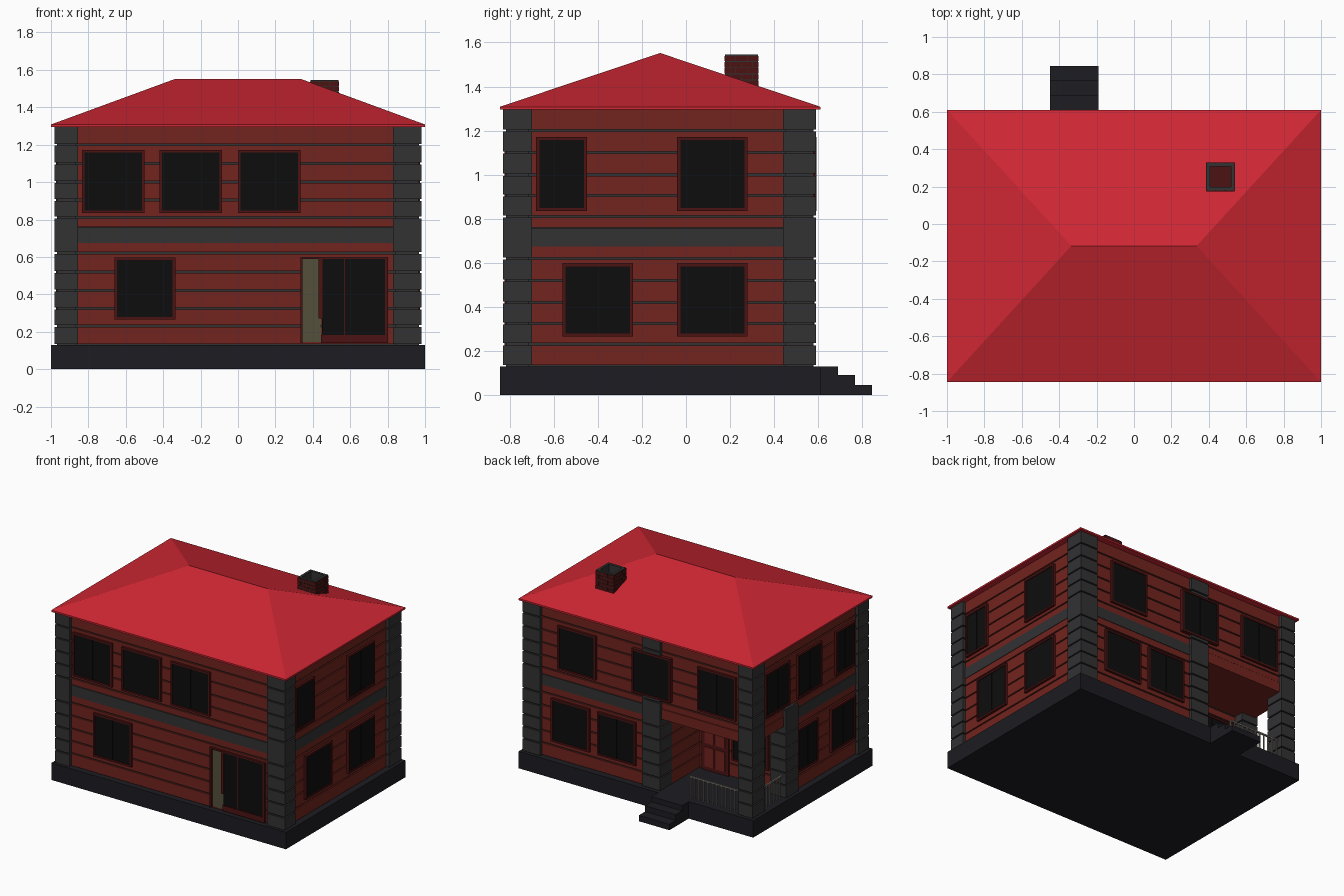
import bpy, bmesh
from mathutils import Vector

if "Cube" in bpy.data.objects:
    bpy.data.objects.remove(bpy.data.objects["Cube"])


def material(name, rgb):
    m = bpy.data.materials.new(name)
    m.diffuse_color = (*rgb, 1)
    m.use_nodes = True
    m.node_tree.nodes["Principled BSDF"].inputs["Base Color"].default_value = m.diffuse_color
    return m


ROOF = material("roof_red", (0.62, 0.02, 0.033))
WOOD = material("wood_red", (0.17, 0.018, 0.013))
TRIM = material("trim_dark_red", (0.07, 0.006, 0.006))
STONE = material("stone_grey", (0.032, 0.032, 0.034))
BASE = material("plinth_dark", (0.012, 0.012, 0.016))
GLASS = material("glass_black", (0.004, 0.004, 0.004))
BEIGE = material("beige", (0.09, 0.08, 0.045))
RAIL = material("rail_light", (0.25, 0.23, 0.19))


def finish(name, bm, mat):
    bmesh.ops.recalc_face_normals(bm, faces=bm.faces)
    me = bpy.data.meshes.new(name)
    bm.to_mesh(me)
    bm.free()
    me.materials.append(mat)
    ob = bpy.data.objects.new(name, me)
    bpy.context.collection.objects.link(ob)
    return ob


def boxes(name, items, mat):
    """One object from boxes given as (x0, x1, y0, y1, z0, z1)."""
    bm = bmesh.new()
    for x0, x1, y0, y1, z0, z1 in items:
        vs = bmesh.ops.create_cube(bm, size=1)["verts"]
        for v in vs:
            v.co = Vector((x0 + (v.co.x + .5) * (x1 - x0),
                           y0 + (v.co.y + .5) * (y1 - y0),
                           z0 + (v.co.z + .5) * (z1 - z0)))
    return finish(name, bm, mat)


def prisms(name, layers, mat):
    """One object from outlines extruded upwards: (points, z0, z1)."""
    bm = bmesh.new()
    for pts, z0, z1 in layers:
        f = bm.faces.new([bm.verts.new((x, y, z0)) for x, y in pts])
        r = bmesh.ops.extrude_face_region(bm, geom=[f], use_keep_orig=True)
        for g in r["geom"]:
            if isinstance(g, bmesh.types.BMVert):
                g.co.z = z1
    return finish(name, bm, mat)


# Wall outlines, o = outward offset
def outline_low(o):
    return [(-.945 - o, -.795 - o), (.945 + o, -.795 - o), (.945 + o, .555 + o),
            (-.18 - o, .555 + o), (-.18 - o, .09 + o), (-.945 - o, .09 + o)]


def outline_up(o):
    a = outline_low(o)
    return a[:3] + [(-.945 - o, .555 + o)]


# Plinth and back steps
boxes("plinth", [(-1, 1, -.845, .61, 0, .13)], BASE)
boxes("back_steps", [(-.45, -.19, .6, .69, 0, .13), (-.45, -.19, .69, .768, 0, .09),
                     (-.45, -.19, .768, .845, 0, .045)], BASE)

# Wall cores, planks and the storey band
prisms("wall_core_lower", [(outline_low(0), .13, .7)], STONE)
prisms("wall_core_upper", [(outline_up(0), .69, 1.3)], STONE)
low = [.13, .23, .325, .42, .52, .62, .68]
up = [.755, .81, .905, 1.0, 1.1, 1.2, 1.3]


def gaps(zs):
    return [(a + .005, b - .005) for a, b in zip(zs, zs[1:])]


prisms("planks_lower", [(outline_low(.01), a, b) for a, b in gaps(low)], WOOD)
prisms("planks_upper", [(outline_up(.01), a, b) for a, b in gaps(up)], WOOD)
prisms("storey_band", [(outline_low(.014), .675, .757)], STONE)
boxes("porch_ceiling", [(-.958, -.19, .1, .568, .68, .757)], WOOD)


# Pillars of stacked blocks on a slimmer core
def pillar(name, x0, x1, y0, y1, top=1.3):
    zs = [z for z in low[:-1] + up[1:] if z <= top]
    d = .012
    boxes(name + "_core", [(x0 + d, x1 - d, y0 + d, y1 - d, .13, zs[-1])], STONE)
    boxes(name, [(x0, x1, y0, y1, a, b) for a, b in gaps(zs)], STONE)


for sx, (x0, x1) in {"left": (-.98, -.855), "right": (.83, .98)}.items():
    for sy, (y0, y1) in {"front": (-.83, -.7), "back": (.44, .59)}.items():
        pillar(f"pillar_{sy}_{sx}", x0, x1, y0, y1)
pillar("pillar_back_middle", -.19, -.035, .44, .585)
pillar("pillar_left_middle", -.98, -.84, .03, .18, .81)

# Wall faces: axis of the normal, outward sign, plank surface position
FACES = {"front": ("y", -1, -.805), "back": ("y", 1, .565), "porch": ("y", 1, .10),
         "right": ("x", 1, .955), "left": ("x", -1, -.955)}


def on_face(face, u0, u1, d0, d1, z0, z1):
    axis, s, w = FACES[face]
    n = sorted((w + s * d0, w + s * d1))
    return (u0, u1, *n, z0, z1) if axis == "y" else (*n, u0, u1, z0, z1)


def window(name, face, u0, u1, z0, z1, depth=.018):
    t = .014
    m = (u0 + u1) / 2
    parts = [(u0, u0 + t, z0, z1), (u1 - t, u1, z0, z1),
             (u0 + t, u1 - t, z0, z0 + t), (u0 + t, u1 - t, z1 - t, z1)]
    boxes(name + "_frame", [on_face(face, a, b, -.02, depth, c, d) for a, b, c, d in parts], TRIM)
    boxes(name + "_glass", [on_face(face, u0 + t, u1 - t, -.02, depth - .006, z0 + t, z1 - t)], GLASS)
    boxes(name + "_bar", [on_face(face, m - .003, m + .003, 0, depth - .003, z0 + t, z1 - t)], GLASS)


LOW, UP = (.265, .598), (.835, 1.172)
WINDOWS = {
    "front": ([(-.66, -.335)], [(-.835, -.5), (-.42, -.085), (0, .335)]),
    "right": ([(-.56, -.24), (-.04, .28)], [(-.68, -.45), (-.04, .28)]),
    "back": ([(.42, .745), (.025, .35)], [(.365, .69), (-.28, .05), (-.83, -.5)]),
    "left": ([(-.68, -.385), (-.225, .02)], [(-.67, -.445), (-.27, .02), (.12, .41)]),
    "porch": ([(-.78, -.47)], []),
}
for face, storeys in WINDOWS.items():
    for label, spans, (z0, z1) in zip(("lower", "upper"), storeys, (LOW, UP)):
        for i, (a, b) in enumerate(spans):
            depth = .028 if face == "back" and a == -.28 else .018
            window(f"{face}_{label}_window_{i + 1}", face, a, b, z0, z1, depth)

# Front entrance: frame, pale door leaf and wide glazing
boxes("front_door_frame", [on_face("front", a, b, -.02, .018, c, d) for a, b, c, d in
                           [(.335, .346, .14, .6), (.787, .802, .14, .6), (.346, .787, .588, .6),
                            (.445, .787, .14, .182), (.43, .452, .27, .588)]], TRIM)
boxes("front_door_leaf", [on_face("front", .346, .445, -.02, .002, .145, .588)], BEIGE)
boxes("front_door_glass", [on_face("front", .45, .787, -.02, .012, .18, .588)], GLASS)
boxes("front_door_bar", [on_face("front", .567, .573, 0, .015, .18, .588)], TRIM)

# Porch door with raised panels
boxes("porch_door", [on_face("porch", -.44, -.21, -.02, .012, .13, .55)], TRIM)
boxes("porch_door_panels", [on_face("porch", a, a + .075, 0, .018, c, d)
                            for a in (-.41, -.315) for c, d in ((.16, .31), (.34, .52))], WOOD)

# Porch railings
rail = [(-.855, -.42, .545, .557, .29, .3), (-.945, -.933, .18, .44, .29, .3)]
rail += [(x, x + .008, .547, .555, .13, .29) for x in [-.425 - .038 * i for i in range(12)]]
rail += [(-.943, -.935, y, y + .008, .13, .29) for y in [.2 + .038 * i for i in range(7)]]
boxes("porch_railing", rail, RAIL)

# Hipped roof with a thin eave edge
bm = bmesh.new()
rect = [(-1, -.845), (1, -.845), (1, .61), (-1, .61)]
lo = [bm.verts.new((x, y, 1.295)) for x, y in rect]
hi = [bm.verts.new((x, y, 1.308)) for x, y in rect]
ra, rb = bm.verts.new((-.335, -.117, 1.552)), bm.verts.new((.335, -.117, 1.552))
bm.faces.new(lo)
for i in range(4):
    j = (i + 1) % 4
    bm.faces.new((lo[i], lo[j], hi[j], hi[i]))
for f in ((hi[0], hi[1], rb, ra), (hi[1], hi[2], rb), (hi[2], hi[3], ra, rb), (hi[3], hi[0], ra)):
    bm.faces.new(f)
finish("hipped_roof", bm, ROOF)

# Hollow chimney: mortar shell, brick courses and flue floor
cx, cy, r, w = .4625, .2525, .0775, .022


def ring(r, w, z0, z1):
    return [(cx - r, cx + r, cy - r, cy - r + w, z0, z1), (cx - r, cx + r, cy + r - w, cy + r, z0, z1),
            (cx - r, cx - r + w, cy - r + w, cy + r - w, z0, z1),
            (cx + r - w, cx + r, cy - r + w, cy + r - w, z0, z1)]


boxes("chimney_mortar", ring(r - .003, w - .003, 1.36, 1.545), STONE)
bricks = []
for k in range(6):
    z0, z1 = 1.375 + k * .028, 1.399 + k * .028
    edges = [-r, -.026, .026, r] if k % 2 else [-r, -.05, 0, .05, r]
    for a, b in zip(edges, edges[1:]):
        a, b = a + .0015, b - .0015
        for s in (-1, 1):
            n = sorted((s * r, s * (r - .01)))
            bricks.append((cx + a, cx + b, cy + n[0], cy + n[1], z0, z1))
            bricks.append((cx + n[0], cx + n[1], cy + a, cy + b, z0, z1))
boxes("chimney_bricks", bricks, TRIM)
boxes("chimney_flue", [(cx - r + w, cx + r - w, cy - r + w, cy + r - w, 1.36, 1.46)], TRIM)
